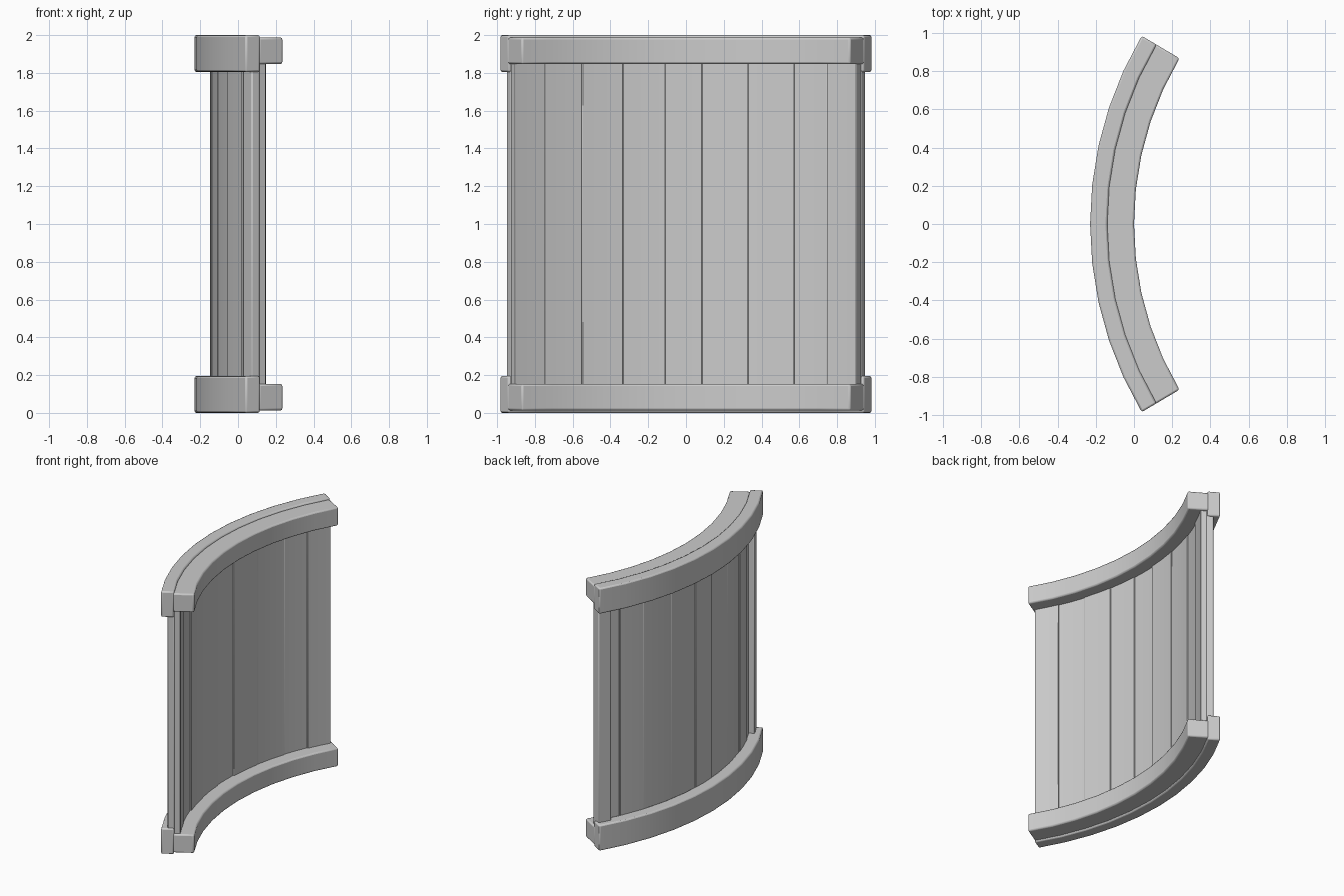
import bpy, bmesh, math

if "Cube" in bpy.data.objects:
    bpy.data.objects.remove(bpy.data.objects["Cube"])

CENTRE_X = 1.70      # axis of the curved wall
SPREAD = 30.7        # half angle of the rails, in degrees

mat = bpy.data.materials.new("plain grey")
mat.use_nodes = True
GREY = (0.6, 0.6, 0.6, 1)
mat.diffuse_color = GREY
mat.node_tree.nodes["Principled BSDF"].inputs["Base Color"].default_value = GREY


def sweep(name, profile, start, end, steps, bevel):
    """Sweep a closed (radius, z) profile around the wall axis."""
    bm = bmesh.new()
    rings = []
    for i in range(steps + 1):
        a = math.radians(start + (end - start) * i / steps)
        rings.append([bm.verts.new((CENTRE_X - r * math.cos(a), r * math.sin(a), z))
                      for r, z in profile])
    n = len(profile)
    for a, b in zip(rings, rings[1:]):
        for j in range(n):
            k = (j + 1) % n
            bm.faces.new((a[j], a[k], b[k], b[j]))
    bm.faces.new(rings[0])
    bm.faces.new(rings[-1][::-1])
    bmesh.ops.recalc_face_normals(bm, faces=bm.faces)
    mesh = bpy.data.meshes.new(name)
    bm.to_mesh(mesh)
    bm.free()
    mesh.materials.append(mat)
    obj = bpy.data.objects.new(name, mesh)
    bpy.context.collection.objects.link(obj)
    mod = obj.modifiers.new("soft edges", "BEVEL")
    mod.width = bevel
    mod.segments = 2
    mod.limit_method = "ANGLE"
    mod.angle_limit = math.radians(40)
    bpy.ops.object.select_all(action="DESELECT")
    obj.select_set(True)
    bpy.context.view_layer.objects.active = obj
    bpy.ops.object.shade_smooth_by_angle(angle=math.radians(35))
    return obj


def box(r0, r1, z0, z1):
    return [(r0, z0), (r1, z0), (r1, z1), (r0, z1)]


# Top and bottom rails: a tall outer band with a lower inner ledge
for side, flip in (("bottom", False), ("top", True)):
    for part, r0, r1, z0, z1 in (("outer_band", 1.84, 1.93, 0.0, 0.195),
                                 ("inner_ledge", 1.70, 1.85, 0.013, 0.153)):
        if flip:
            z0, z1 = 2 - z1, 2 - z0
        sweep(f"{side}_rail_{part}", box(r0, r1, z0, z1), -SPREAD, SPREAD, 10, 0.01)

# Curved wall of upright planks, each set slightly in or out
seams = [-30.2, -24.5, -17.8, -10.7, -3.5, 2.7, 10.5, 18.5, 24.5, 30.2]
for i, (a, b) in enumerate(zip(seams, seams[1:])):
    shift = (0.0, 0.005, -0.003)[i % 3]
    sweep(f"plank_{i + 1}", box(1.797 + shift, 1.842 + shift, 0.1, 1.9), a, b, 2, 0.004)

# Raised end posts on the convex side
for name, s in (("front_post", -1), ("back_post", 1)):
    sweep(name, box(1.835, 1.885, 0.1, 1.9), s * 30.3, s * 27.3, 1, 0.008)
